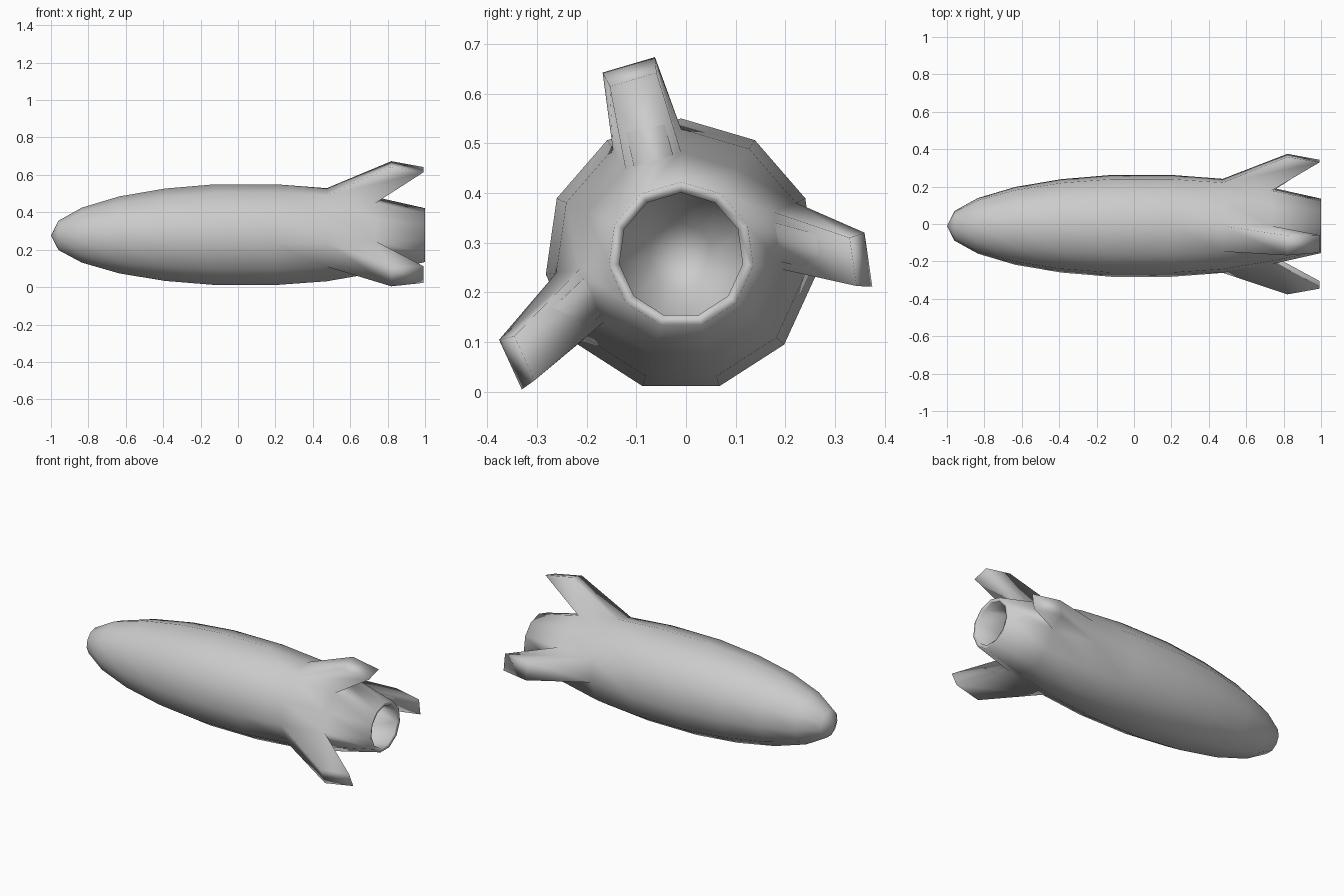
import bpy, bmesh
from math import sin, cos, pi, radians

if "Cube" in bpy.data.objects:
    bpy.data.objects.remove(bpy.data.objects["Cube"])

SIDES = 11
CY, CZ = -0.01, 0.275
STEP = 2 * pi / SIDES

# hull profile: (x, radius), nose tip handled separately
PROFILE = [(-0.96, 0.08), (-0.835, 0.15), (-0.635, 0.21), (-0.39, 0.252),
           (-0.12, 0.275), (0.2, 0.275), (0.475, 0.254), (0.735, 0.207), (1.0, 0.147)]
FIN_RING = 6                      # fins grow from the band after this ring
# fins: hull side index -> (tip distance from axis, sideways shift)
FINS = {0: (0.397, -0.007), 8: (0.372, -0.063), 3: (0.404, 0.058)}

bm = bmesh.new()


def ring(x, r):
    return [bm.verts.new((x, CY + r * cos(pi / 2 + i * STEP), CZ + r * sin(pi / 2 + i * STEP)))
            for i in range(SIDES)]


def fin(a, b, c, d, side, reach, shift):
    """Swept fin growing from the hull quad a,b (leading) c,d (trailing)."""
    ang = pi / 2 + (side + 0.5) * STEP

    def tip(x, u, v):
        return bm.verts.new((x, CY + u * cos(ang) - v * sin(ang),
                             CZ + u * sin(ang) + v * cos(ang)))
    base = [a, b, c, d]
    top = [tip(0.82, reach, shift - 0.055), tip(0.82, reach, shift + 0.055),
           tip(0.992, reach - 0.031, shift + 0.049), tip(0.992, reach - 0.031, shift - 0.049)]
    for i in range(4):
        j = (i + 1) % 4
        bm.faces.new((base[i], base[j], top[j], top[i]))
    bm.faces.new(top)


# hull skin with nose fan
rings = [ring(x, r) for x, r in PROFILE]
nose = bm.verts.new((-1.0, CY, CZ))
for i in range(SIDES):
    j = (i + 1) % SIDES
    bm.faces.new((nose, rings[0][i], rings[0][j]))
    for k in range(len(rings) - 1):
        quad = (rings[k][i], rings[k][j], rings[k + 1][j], rings[k + 1][i])
        if k == FIN_RING and i in FINS:
            fin(*quad, i, *FINS[i])
        else:
            bm.faces.new(quad)

bmesh.ops.recalc_face_normals(bm, faces=bm.faces)
# open-ended shell: make sure normals point away from the axis
bm.normal_update()
test = max(bm.faces, key=lambda f: f.calc_center_median().z)
if test.normal.z < 0:
    bmesh.ops.reverse_faces(bm, faces=bm.faces)
for f in bm.faces:
    f.smooth = True

mesh = bpy.data.meshes.new("rocket_hull")
bm.to_mesh(mesh)
bm.free()
hull = bpy.data.objects.new("rocket_hull", mesh)
bpy.context.collection.objects.link(hull)

# wall thickness, giving the open exhaust its rim and hollow inside
wall = hull.modifiers.new("wall", 'SOLIDIFY')
wall.thickness = 0.022
wall.offset = -1
